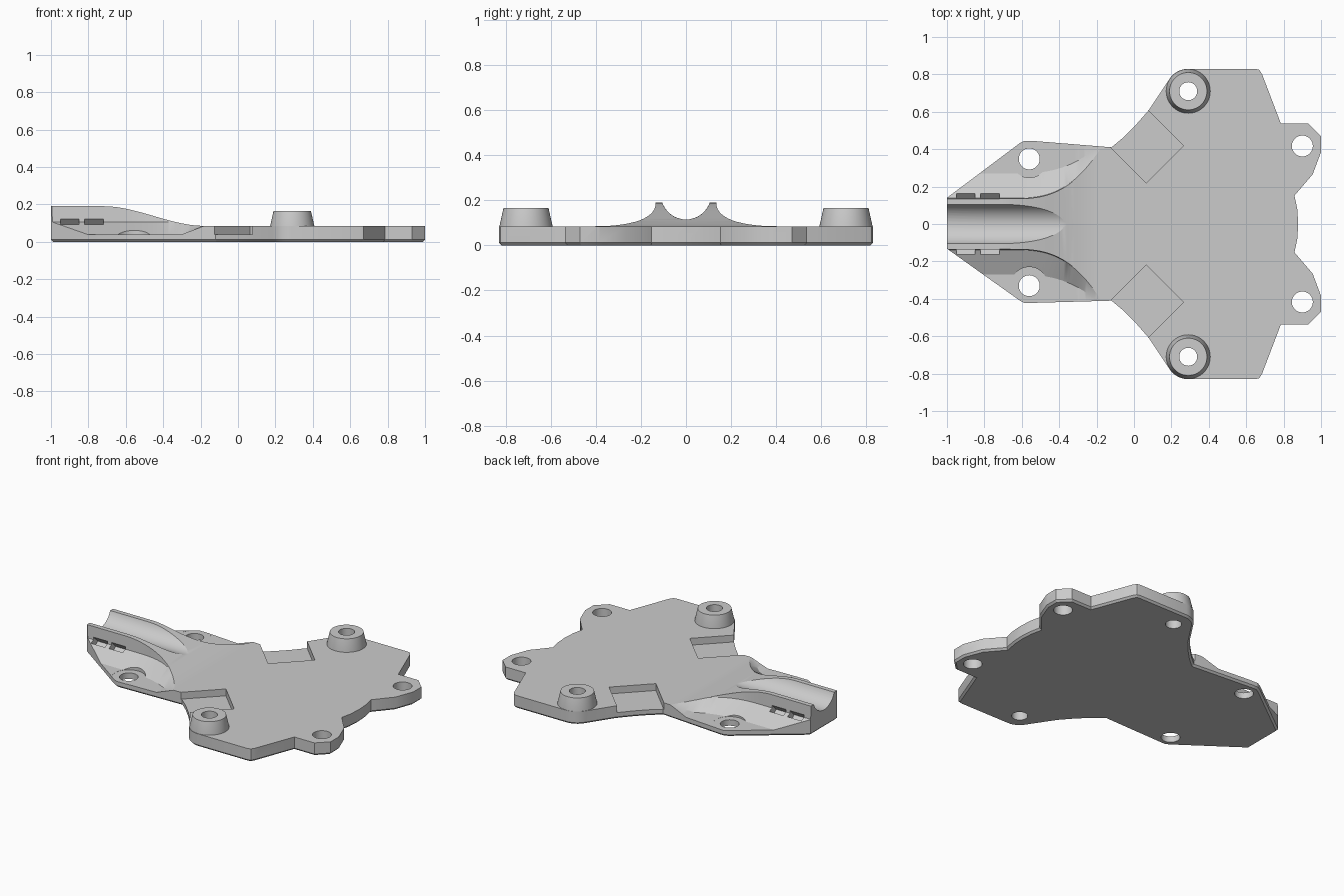
import bpy, bmesh, math
from mathutils import Matrix, Vector

if "Cube" in bpy.data.objects:
    bpy.data.objects.remove(bpy.data.objects["Cube"], do_unlink=True)

TOP, FLANGE, CREST = 0.085, 0.04, 0.19

grey = bpy.data.materials.new("light grey")
grey.use_nodes = True
grey.diffuse_color = (0.6, 0.6, 0.6, 1)
grey.node_tree.nodes["Principled BSDF"].inputs["Base Color"].default_value = (0.6, 0.6, 0.6, 1)


def finish(name, bm):
    bmesh.ops.recalc_face_normals(bm, faces=bm.faces)
    mesh = bpy.data.meshes.new(name)
    bm.to_mesh(mesh)
    bm.free()
    mesh.materials.append(grey)
    ob = bpy.data.objects.new(name, mesh)
    bpy.context.collection.objects.link(ob)
    return ob


def loft(name, loops, caps=True):
    """Skin a row of closed loops; without caps, join last to first."""
    bm = bmesh.new()
    rows = [[bm.verts.new(p) for p in loop] for loop in loops]
    pairs = list(zip(rows, rows[1:])) + ([] if caps else [(rows[-1], rows[0])])
    n = len(rows[0])
    for a, b in pairs:
        for i in range(n):
            j = (i + 1) % n
            bm.faces.new((a[i], a[j], b[j], b[i]))
    if caps:
        bm.faces.new(rows[0])
        bm.faces.new(rows[-1])
    return finish(name, bm)


def circle(r, z, x=0, y=0, n=48):
    return [(x + r * math.cos(2 * math.pi * i / n), y + r * math.sin(2 * math.pi * i / n), z)
            for i in range(n)]


def cylinder(x, y, r, z0, z1):
    return loft("cutter", [circle(r, z0, x, y), circle(r, z1, x, y)])


def box(centre, size, rot):
    bm = bmesh.new()
    bmesh.ops.create_cube(bm, size=1, matrix=Matrix.Translation(centre) @ rot
                          @ Matrix.Diagonal((*size, 1)))
    return finish("cutter", bm)


def boolean(target, tool, operation):
    tool.hide_render = True
    mod = target.modifiers.new("cut", 'BOOLEAN')
    mod.operation, mod.object, mod.solver = operation, tool, 'EXACT'
    bpy.context.view_layer.objects.active = target
    bpy.ops.object.modifier_apply(modifier=mod.name)
    bpy.data.objects.remove(tool, do_unlink=True)


def smooth(ob):
    bpy.ops.object.select_all(action='DESELECT')
    ob.select_set(True)
    bpy.context.view_layer.objects.active = ob
    bpy.ops.object.shade_smooth_by_angle(angle=math.radians(25))


# Plate outline: one side from the wing tip to the middle of the far edge
def side(wing):
    pts = [(-1, wing[0]), (-0.61, wing[1] - 0.012), (-0.585, wing[1]), (-0.55, wing[1]),
           (-0.12, 0.41), (-0.06, 0.46), (0.01, 0.53), (0.08, 0.61)]
    for k in range(9):  # rounded shoulder around the post
        a = math.radians(150 - 60 * k / 8)
        pts.append((0.29 + 0.12 * math.cos(a), 0.71 + 0.12 * math.sin(a)))
    pts += [(0.65, 0.83), (0.67, 0.824), (0.685, 0.8), (0.785, 0.538), (0.93, 0.538),
            (1, 0.47), (1, 0.385), (0.955, 0.265), (0.858, 0.152), (0.873, 0.08)]
    return pts


left = side((0.14, 0.445))
right = [(x, -y) for x, y in side((0.132, 0.422))]
outline = left + [(0.878, 0)] + right[::-1]
bm = bmesh.new()
base = bm.faces.new([bm.verts.new((x, y, 0)) for x, y in outline])
up = bmesh.ops.extrude_face_region(bm, geom=[base], use_keep_orig=True)["geom"]
bmesh.ops.translate(bm, vec=(0, 0, 0.3), verts=[v for v in up if isinstance(v, bmesh.types.BMVert)])
rim = [e for e in bm.edges if all(v.co.z < 0.01 for v in e.verts)]
bmesh.ops.recalc_face_normals(bm, faces=bm.faces)
bmesh.ops.bevel(bm, geom=rim, offset=0.012, segments=1, affect='EDGES')
plate = finish("base_plate", bm)


# Upper surface: cross-sections of the grooved ridge blending into the flat plate
def section(x):
    t = min(max((x + 0.72) / 0.54, 0), 1)
    h = CREST - (CREST - TOP) * t * t * (3 - 2 * t)
    s = min(max((x + 0.65) / 0.47, 0), 1)
    outer = 0.135 + 0.265 * s ** 2.8
    foot = 0.27 + 0.6 * (outer - 0.135)
    ramp = min(max((x + 0.3) / 0.12, 0), 1)
    low = FLANGE + (TOP - FLANGE) * ramp
    r, cz = 0.111, 0.226
    inner = math.sqrt(max(r * r - (cz - h) ** 2, 0)) if h > cz - r else 0
    inner = max(inner, 0.004)
    half = []
    for k in range(11):
        y = inner * math.sin(math.pi / 2 * k / 10)
        half.append((y, min(h, cz - math.sqrt(r * r - y * y))))
    half += [(outer, h), (outer + 0.003, min(h, 0.105)), (max(foot, outer + 0.02), low), (0.9, low)]
    ring = [(-y, z) for y, z in half[:0:-1]] + half + [(0.9, -0.1), (-0.9, -0.1)]
    return [(x, y, z) for y, z in ring]


stations = [-1.05, -0.72] + [-0.72 + 0.54 * k / 36 for k in range(1, 37)] + [1.05]
surface = loft("upper_surface", [section(x) for x in stations])
bm = bmesh.new()
bm.from_mesh(surface.data)
bmesh.ops.triangulate(bm, faces=bm.faces)
bm.to_mesh(surface.data)
bm.free()
boolean(plate, surface, 'INTERSECT')

# Holes, hole seats, edge pockets and strap slots
for sgn, wing_y in ((1, 0.348), (-1, -0.33)):
    boolean(plate, cylinder(-0.56, wing_y, 0.1, FLANGE - 0.001, 0.4), 'DIFFERENCE')
    for x, y, r in ((-0.56, wing_y, 0.056), (0.9, 0.417 * sgn, 0.056), (0.29, 0.71 * sgn, 0.048)):
        boolean(plate, cylinder(x, y, r, -0.1, 0.4), 'DIFFERENCE')
    out = Vector((-1, sgn, 0)).normalized()
    centre = Vector((0.165, 0.318 * sgn, FLANGE + 0.1)) + out * 0.25
    boolean(plate, box(centre, (0.282, 0.5, 0.2), Matrix.Rotation(sgn * math.pi / 4, 4, 'Z')), 'DIFFERENCE')
    for x in (-0.9, -0.77):
        boolean(plate, box((x, 0.1525 * sgn, 0.1085), (0.1, 0.12, 0.04),
                           Matrix.Rotation(sgn * math.pi / 4, 4, 'X')), 'DIFFERENCE')
smooth(plate)

# Tapered hollow posts
for sgn, name in ((1, "left_post"), (-1, "right_post")):
    rings = [circle(r, z, 0.29, 0.71 * sgn) for r, z in
             ((0.048, TOP - 0.01), (0.118, TOP - 0.01), (0.118, TOP), (0.1, 0.165), (0.048, 0.165))]
    smooth(loft(name, rings, caps=False))
